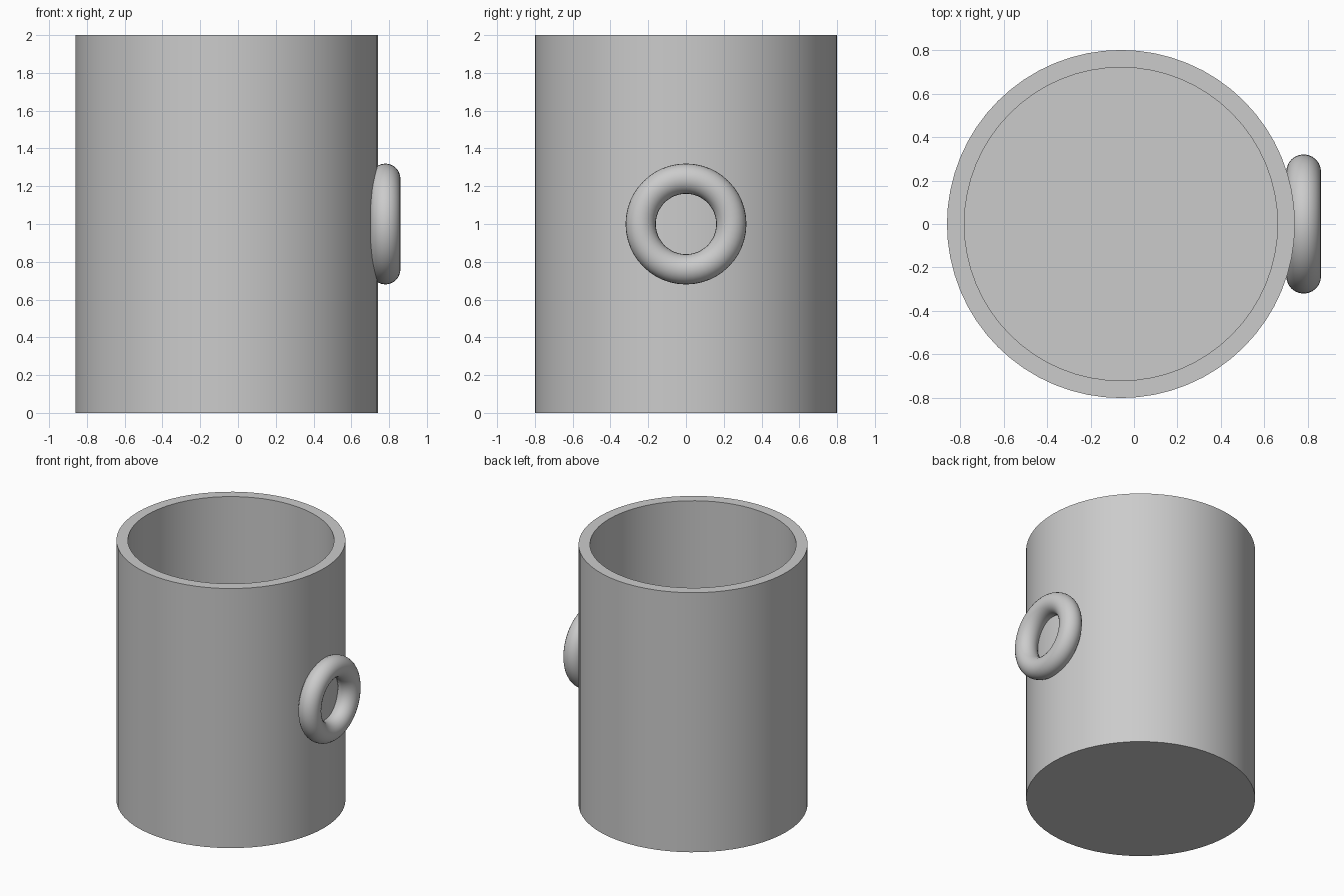
import bpy
import math

cube = bpy.data.objects.get("Cube")
if cube:
    bpy.data.objects.remove(cube, do_unlink=True)

CENTRE_X, RADIUS, HEIGHT, WALL = -0.06, 0.8, 2.0, 0.08

# Single grey material
grey = bpy.data.materials.new("light grey")
grey.use_nodes = True
colour = (0.6, 0.6, 0.6, 1)
grey.diffuse_color = colour
grey.node_tree.nodes["Principled BSDF"].inputs["Base Color"].default_value = colour


def cylinder(name, radius, bottom, top):
    bpy.ops.mesh.primitive_cylinder_add(
        vertices=64, radius=radius, depth=top - bottom,
        location=(CENTRE_X, 0, (bottom + top) / 2))
    obj = bpy.context.object
    obj.name = name
    obj.data.materials.append(grey)
    return obj


# Cup body, hollowed from the top with a solid floor
body = cylinder("cup_body", RADIUS, 0, HEIGHT)
cutter = cylinder("hollow_cutter", RADIUS - WALL, WALL, HEIGHT + 0.2)
hollow = body.modifiers.new("hollow", "BOOLEAN")
hollow.operation = "DIFFERENCE"
hollow.solver = "EXACT"
hollow.object = cutter
bpy.ops.object.select_all(action="DESELECT")
body.select_set(True)
bpy.context.view_layer.objects.active = body
bpy.ops.object.modifier_apply(modifier=hollow.name)
bpy.data.objects.remove(cutter, do_unlink=True)
bpy.ops.object.shade_smooth_by_angle(angle=math.radians(30))

# Ring handle lying flat against the side wall
bpy.ops.mesh.primitive_torus_add(
    major_segments=48, minor_segments=24, major_radius=0.24, minor_radius=0.08,
    location=(0.78, 0, 1), rotation=(0, math.pi / 2, 0))
ring = bpy.context.object
ring.name = "ring_handle"
ring.data.materials.append(grey)
bpy.ops.object.shade_smooth()
